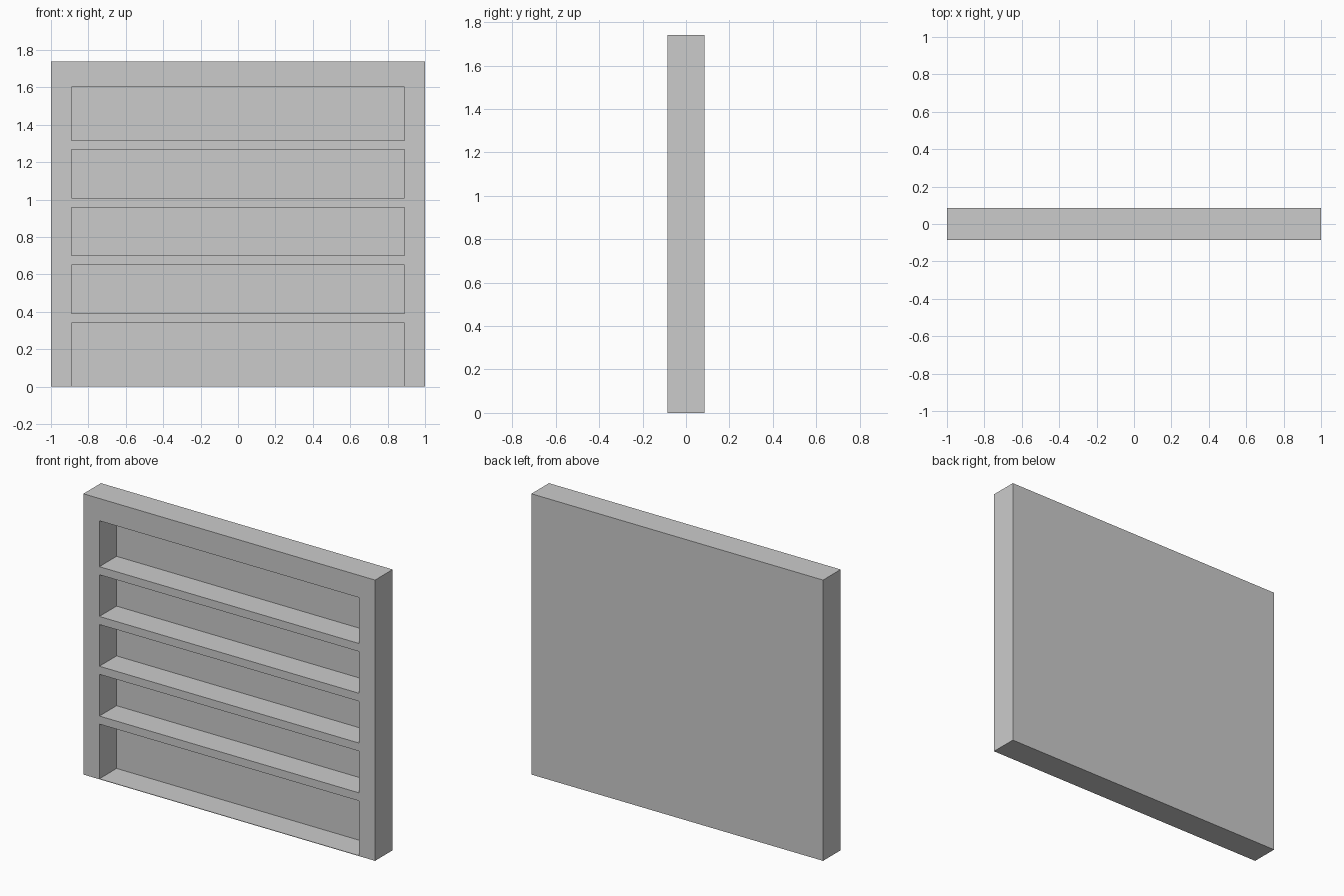
import bpy
from mathutils import Matrix
import bmesh

if "Cube" in bpy.data.objects:
    bpy.data.objects.remove(bpy.data.objects["Cube"])

W, D, H = 2.0, 0.172, 1.74
OPEN_X = 0.89            # half width of the openings
BACK, FLOOR = 0.004, 0.003
SHELF, PITCH = 0.05, 0.3085
FIRST, TOP = 0.342, 1.602  # underside of lowest shelf, top of highest opening


def add_box(bm, x, y, z):
    """Box spanning the given (min, max) ranges."""
    size = [b - a for a, b in (x, y, z)]
    mid = [(a + b) / 2 for a, b in (x, y, z)]
    bmesh.ops.create_cube(bm, size=1.0, matrix=Matrix.Translation(mid) @ Matrix.Diagonal((*size, 1)))


def make_object(name, boxes):
    bm = bmesh.new()
    for b in boxes:
        add_box(bm, *b)
    mesh = bpy.data.meshes.new(name)
    bm.to_mesh(mesh)
    bm.free()
    obj = bpy.data.objects.new(name, mesh)
    bpy.context.collection.objects.link(obj)
    return obj


# Solid outer block of the shelf unit
unit = make_object("shelf_unit", [((-W / 2, W / 2), (-D / 2, D / 2), (0, H))])

# Five compartments: heights between neighbouring shelves
bottoms = [FLOOR] + [FIRST + SHELF + i * PITCH for i in range(4)]
tops = [FIRST + i * PITCH for i in range(4)] + [TOP]
cutter = make_object("compartment_cutter", [
    ((-OPEN_X, OPEN_X), (-D, D / 2 - BACK), span) for span in zip(bottoms, tops)])
cutter.hide_render = True
cutter.hide_set(True)

# Hollow out the compartments, leaving a thin back and floor
cut = unit.modifiers.new("compartments", 'BOOLEAN')
cut.operation = 'DIFFERENCE'
cut.solver = 'EXACT'
cut.object = cutter
bpy.context.view_layer.objects.active = unit
unit.select_set(True)
bpy.ops.object.modifier_apply(modifier=cut.name)
bpy.data.objects.remove(cutter)
